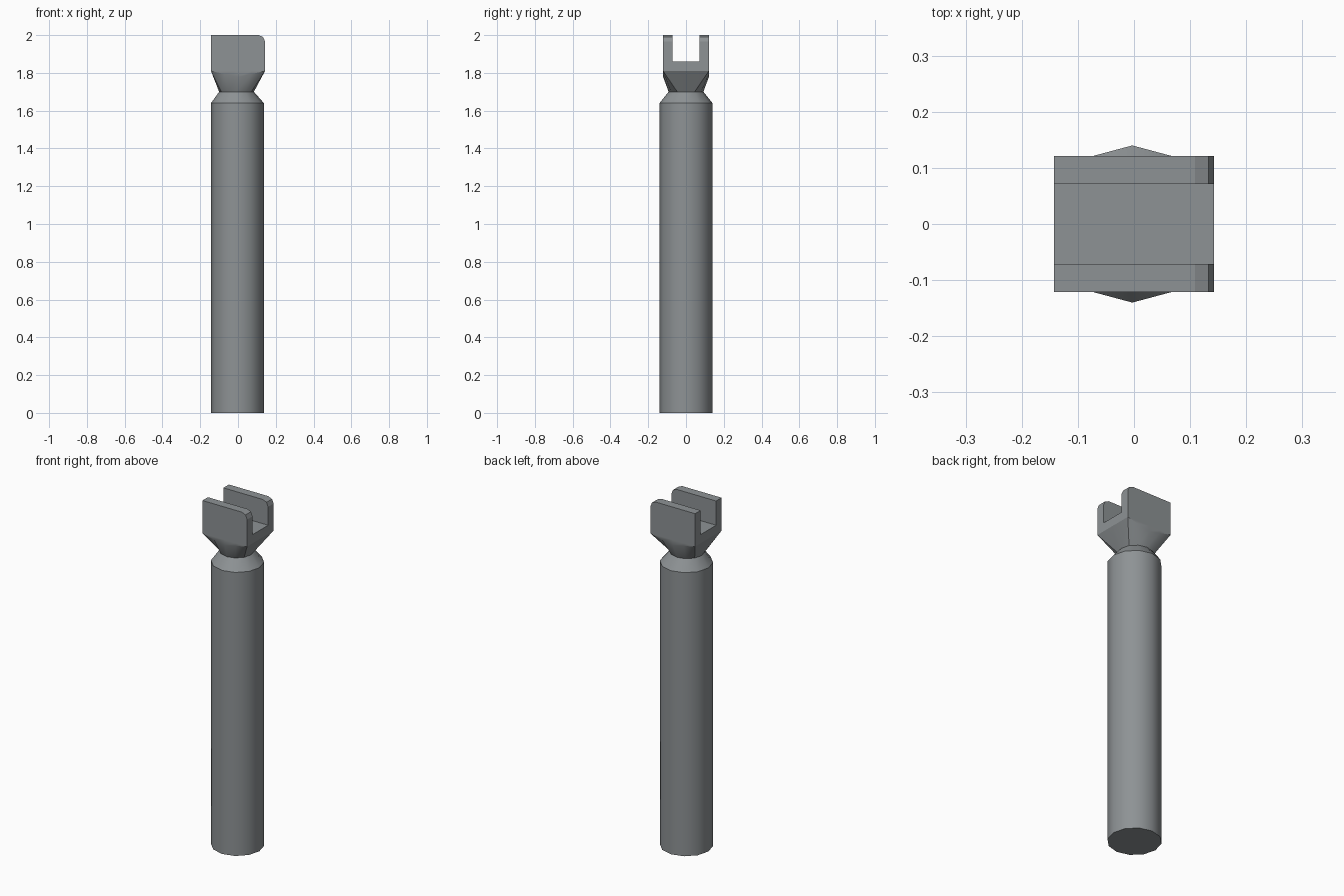
import bpy, bmesh, math

if "Cube" in bpy.data.objects:
    bpy.data.objects.remove(bpy.data.objects["Cube"])

grey = bpy.data.materials.new("steel grey")
grey.diffuse_color = (0.27, 0.29, 0.30, 1)
grey.use_nodes = True
grey.node_tree.nodes["Principled BSDF"].inputs["Base Color"].default_value = grey.diffuse_color

SIDES = 12
HX, HY = 0.143, 0.121      # half size of the fork block
BASE_Z, FLOOR_Z, TOP_Z = 1.81, 1.86, 2.0


def make_object(name, bm):
    bmesh.ops.recalc_face_normals(bm, faces=bm.faces[:])
    mesh = bpy.data.meshes.new(name)
    bm.to_mesh(mesh)
    bm.free()
    mesh.materials.append(grey)
    ob = bpy.data.objects.new(name, mesh)
    bpy.context.collection.objects.link(ob)
    return ob


def circle(r, z, cx=-0.003):
    return [(cx + r * math.cos(math.tau * i / SIDES), r * math.sin(math.tau * i / SIDES), z)
            for i in range(SIDES)]


def block_ring(dip):
    # twelve points round the block outline; front and back edges dip in a V
    pts = []
    for i in range(SIDES):
        c, s = math.cos(math.tau * i / SIDES), math.sin(math.tau * i / SIDES)
        if abs(c) > 0.8:
            x = math.copysign(HX, c)
            y = 0 if abs(s) < 0.1 else math.copysign(HY, s)
        else:
            x = HX * round(c, 3)
            y = math.copysign(HY, s)
        on_face = abs(y) > 0.1
        pts.append((x, y, BASE_Z - (dip * (1 - abs(x) / HX) if on_face else 0)))
    return pts


# Post: round shaft, pinched neck, flare to the block outline
bm = bmesh.new()
rings = [circle(0.14, 0), circle(0.14, 1.64), circle(0.092, 1.70, -0.008),
         block_ring(0.032), block_ring(0)]
rings = [[bm.verts.new(p) for p in ring] for ring in rings]
bm.faces.new(rings[0])
for lo, hi in zip(rings, rings[1:]):
    for i in range(SIDES):
        j = (i + 1) % SIDES
        bm.faces.new((lo[i], lo[j], hi[j], hi[i]))
bmesh.ops.remove_doubles(bm, verts=bm.verts[:], dist=1e-4)
post = make_object("post", bm)

# Fork: U profile extruded along x, upper corners rounded at the +x end
bm = bmesh.new()
S = 0.071
profile = [(-HY, BASE_Z), (HY, BASE_Z), (HY, TOP_Z), (S, TOP_Z),
           (S, FLOOR_Z), (-S, FLOOR_Z), (-S, TOP_Z), (-HY, TOP_Z)]
left = [bm.verts.new((-HX, y, z)) for y, z in profile]
right = [bm.verts.new((HX, y, z)) for y, z in profile]
bm.faces.new(left)
bm.faces.new(right)
for i in range(1, len(profile)):        # open underneath, where the post joins
    j = (i + 1) % len(profile)
    bm.faces.new((left[i], left[j], right[j], right[i]))
corners = [e for e in bm.edges
           if all(v.co.x > 0 and v.co.z > TOP_Z - 0.01 for v in e.verts)]
bmesh.ops.bevel(bm, geom=corners, offset=0.034, segments=2, profile=0.5, affect='EDGES')
make_object("fork", bm)

# Smooth shading on the round post only
bpy.ops.object.select_all(action='DESELECT')
post.select_set(True)
bpy.context.view_layer.objects.active = post
bpy.ops.object.shade_smooth_by_angle(angle=math.radians(32))
